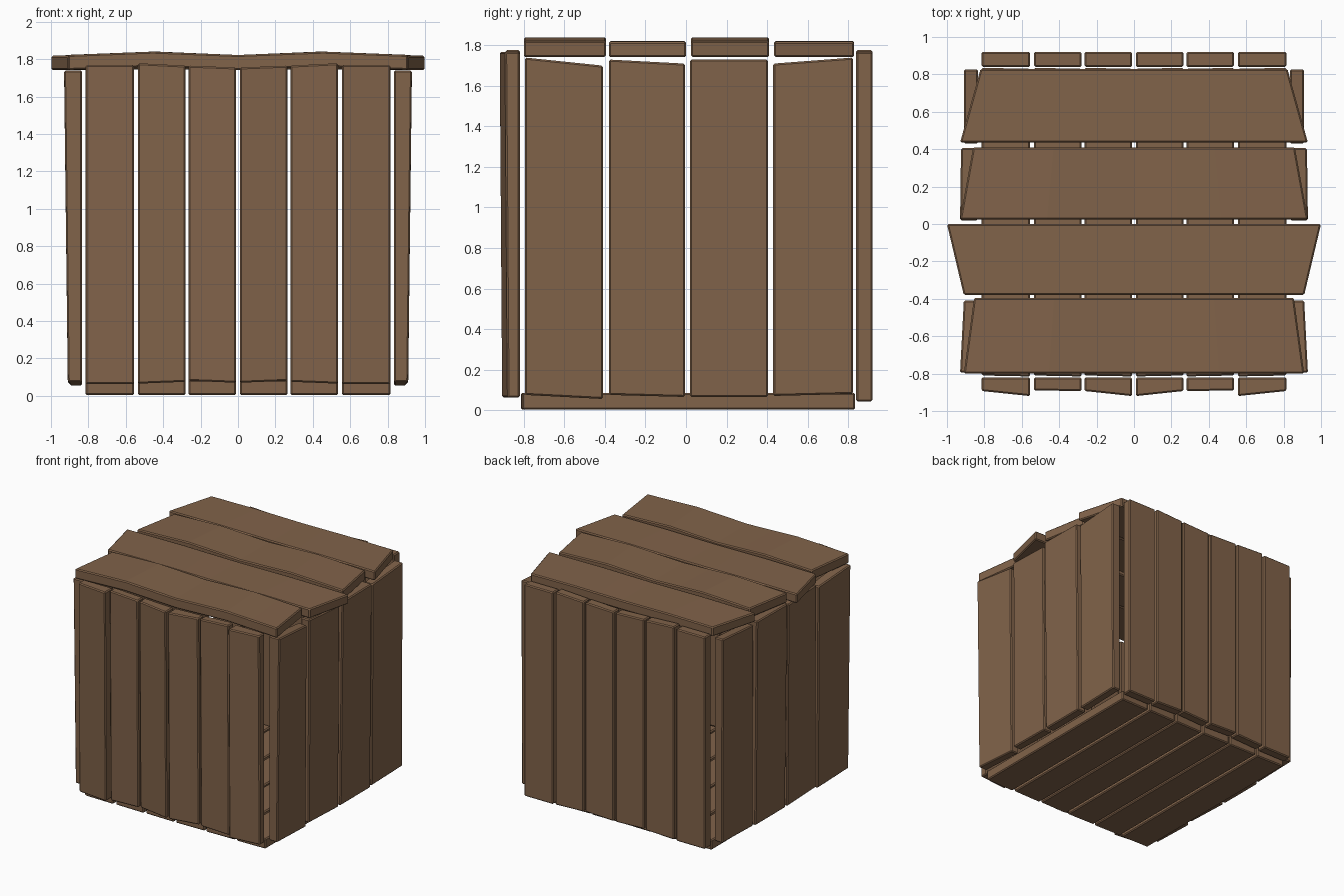
import bpy, bmesh

if "Cube" in bpy.data.objects:
    bpy.data.objects.remove(bpy.data.objects["Cube"])

wood = bpy.data.materials.new("brown wood")
wood.diffuse_color = (0.22, 0.125, 0.068, 1)
wood.use_nodes = True
wood.node_tree.nodes["Principled BSDF"].inputs["Base Color"].default_value = wood.diffuse_color


def plank(name, to_xyz, a, lo, hi, inner, outer_lo, outer_hi, wave=0.0):
    """a: two width limits; lo/hi: end position at each width limit;
    inner: inner depth; outer_lo/hi: outer depth at each limit, per end."""
    steps = 8 if wave else 1
    bump = [0, .5, 1, .5, 0, .5, 1, .5, 0]          # gentle double hump
    bm = bmesh.new()
    rings = []
    for i in range(steps + 1):
        t = i / steps
        w = wave * bump[i] if wave else 0
        L = [lo[k] + (hi[k] - lo[k]) * t for k in (0, 1)]
        D = [outer_lo[k] + (outer_hi[k] - outer_lo[k]) * t for k in (0, 1)]
        pts = [(a[0], L[0], inner + w), (a[1], L[1], inner + w),
               (a[1], L[1], D[1] + w), (a[0], L[0], D[0] + w)]
        rings.append([bm.verts.new(to_xyz(*p)) for p in pts])
    for r, s in zip(rings, rings[1:]):
        for k in range(4):
            bm.faces.new((r[k], r[(k + 1) % 4], s[(k + 1) % 4], s[k]))
    bm.faces.new(rings[0])
    bm.faces.new(rings[-1])
    bmesh.ops.recalc_face_normals(bm, faces=bm.faces)
    me = bpy.data.meshes.new(name)
    bm.to_mesh(me)
    bm.free()
    me.materials.append(wood)
    ob = bpy.data.objects.new(name, me)
    bpy.context.collection.objects.link(ob)
    bev = ob.modifiers.new("worn edge", 'BEVEL')
    bev.width = 0.008
    bev.segments = 1
    bev.limit_method = 'ANGLE'
    return ob


# Front, back and floor: three planks each side of the centre line
cols = [  # width limits, bottom ends, top ends, front outer depth
    ((0.01, 0.265), (0.07, 0.08), (1.755, 1.765), (0.92, 0.893)),
    ((0.28, 0.535), (0.075, 0.065), (1.765, 1.778), (0.893, 0.89)),
    ((0.555, 0.815), (0.062, 0.062), (1.768, 1.768), (0.92, 0.893)),
]
for s, side in ((1, "right"), (-1, "left")):
    for i, (a, lo, hi, out) in enumerate(cols):
        tag = f"_{side}_{i + 1}"
        plank("front_plank" + tag, lambda u, l, d: (s * u, -d, l), a, lo, hi,
              0.82, [o - 0.012 for o in out], out)
        plank("back_plank" + tag, lambda u, l, d: (s * u, d, l), a,
              [z - 0.02 for z in lo], hi, 0.84, (0.92, 0.92), (0.92, 0.92))
        plank("floor_plank" + tag, lambda u, l, d: (s * u, l, d), a,
              (-0.815, -0.81), (0.83, 0.835), 0.003,
              (0.085, 0.085), (0.085, 0.085))

# Side walls: four vertical planks each, mirrored left to right
walls = [  # width limits, bottom ends, top ends, outer at bottom, outer at top
    ((-0.795, -0.41), (0.075, 0.055), (1.74, 1.70), (0.91, 0.90), (0.93, 0.91)),
    ((-0.38, -0.005), (0.075, 0.065), (1.73, 1.71), (0.905, 0.91), (0.91, 0.92)),
    ((0.02, 0.405), (0.065, 0.065), (1.73, 1.73), (0.91, 0.91), (0.93, 0.925)),
    ((0.43, 0.825), (0.07, 0.08), (1.71, 1.74), (0.905, 0.905), (0.91, 0.91)),
]
for s, side in ((1, "right"), (-1, "left")):
    for i, (a, lo, hi, o0, o1) in enumerate(walls):
        plank(f"{side}_wall_plank_{i + 1}", lambda u, l, d: (s * d, u, l),
              a, lo, hi, 0.833, o0, o1)

# Lid: four cross planks with slanted ends, two of them warped
lid = [  # y limits, half length at each limit, warp, top height
    ((-0.80, -0.395), (0.91, 0.855), 0.018, 1.822),
    ((-0.38, 0.0), (0.91, 1.0), 0.004, 1.818),
    ((0.025, 0.41), (0.93, 0.86), 0.018, 1.822),
    ((0.435, 0.83), (0.93, 0.82), 0.004, 1.818),
]
for i, (a, half, warp, top) in enumerate(lid):
    plank(f"lid_plank_{i + 1}", lambda u, l, d: (l, u, d), a,
          [-h for h in half], half, 1.742, (top, top), (top, top), warp)
